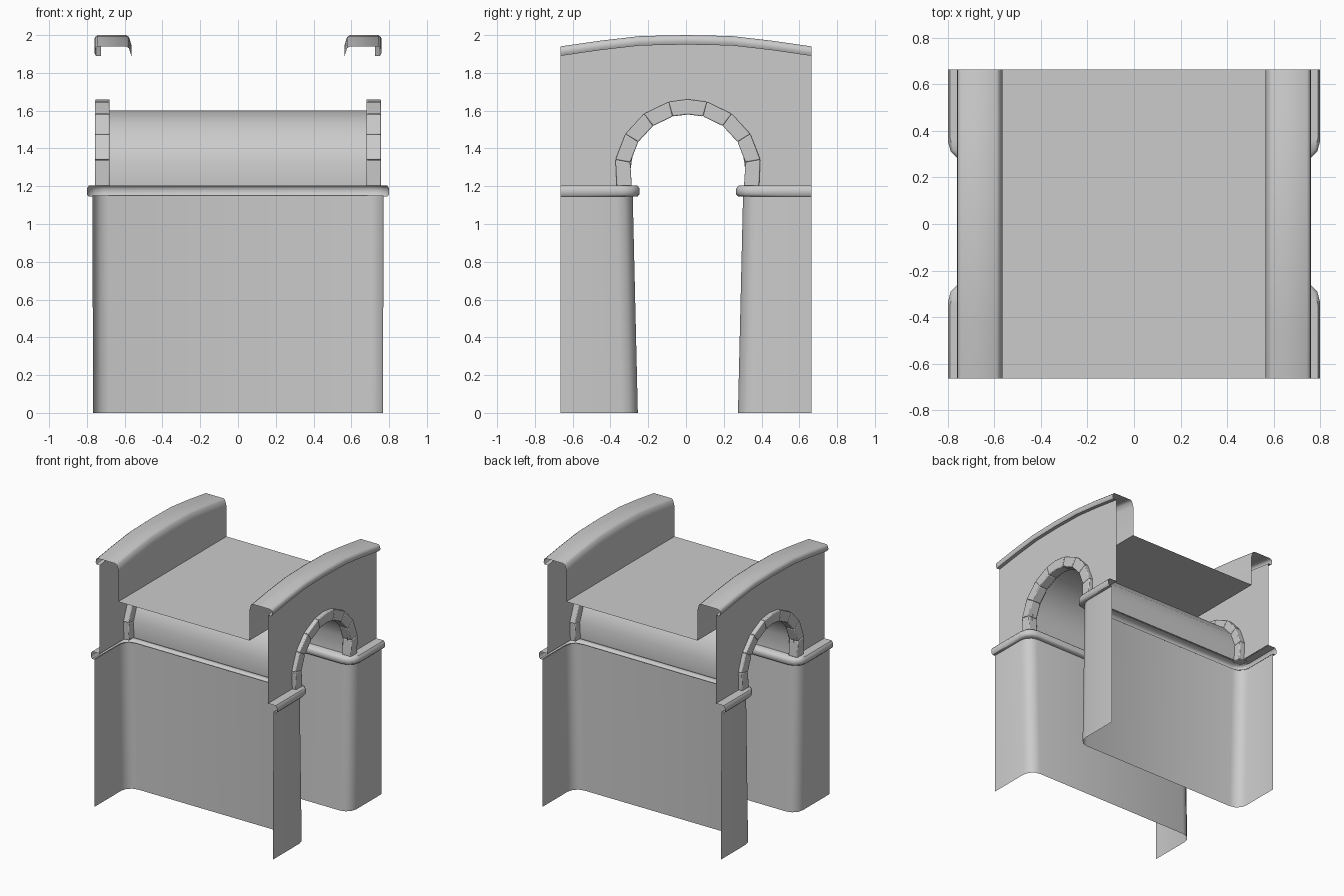
import bpy, bmesh
from math import sin, cos, pi, radians

if "Cube" in bpy.data.objects:
    bpy.data.objects.remove(bpy.data.objects["Cube"])

END = 0.665          # half length of the bridge along y
CY, CZ = 0.010, 1.27  # arch centre


def finish(name, bm, angle=40):
    bmesh.ops.recalc_face_normals(bm, faces=bm.faces[:])
    me = bpy.data.meshes.new(name)
    bm.to_mesh(me)
    bm.free()
    ob = bpy.data.objects.new(name, me)
    bpy.context.collection.objects.link(ob)
    bpy.context.view_layer.objects.active = ob
    ob.select_set(True)
    bpy.ops.object.shade_smooth_by_angle(angle=radians(angle))
    ob.select_set(False)
    return ob


def loft(name, rings, angle=40):
    """Open sheet through equally long rows of points."""
    bm = bmesh.new()
    rows = [[bm.verts.new(p) for p in r] for r in rings]
    for a, b in zip(rows, rows[1:]):
        for i in range(len(a) - 1):
            bm.faces.new((a[i], a[i + 1], b[i + 1], b[i]))
    return finish(name, bm, angle)


def plan(s, xw, w, r, z):
    """U-shaped plan line of an abutment with rounded corners."""
    yi = CY + s * w
    half = [(xw, s * END)]
    for k in range(4):
        a = k * pi / 6
        half.append((xw - r + r * cos(a), yi + s * (r - r * sin(a))))
    return [(x, y, z) for x, y in half] + [(-x, y, z) for x, y in reversed(half)]


def arch(r):
    """Arch line in (y, z), with straight feet."""
    angs = [10.5, 32, 53.5, 75, 90, 105, 126.5, 148, 169.5]
    pts = [(CY + r * cos(radians(a)), CZ + r * sin(radians(a))) for a in angs]
    foot = r - 0.013
    return [(CY + foot, 1.2)] + pts + [(CY - foot, 1.2)]


# Abutments and their rounded string courses
for s, side in ((-1, "front"), (1, "back")):
    loft(side + "_abutment", [plan(s, 0.768, 0.265, 0.085, 0),
                              plan(s, 0.77, 0.292, 0.085, 1.15)], 50)
    loft(side + "_cornice", [plan(s, x, w, r, z) for x, w, r, z in (
        (0.768, 0.292, 0.085, 1.145), (0.79, 0.267, 0.09, 1.145),
        (0.80, 0.256, 0.09, 1.157), (0.80, 0.256, 0.09, 1.188),
        (0.79, 0.267, 0.09, 1.203), (0.72, 0.325, 0.02, 1.203))], 50)

# Barrel vault through the bridge
line = arch(0.33)
loft("vault", [[(x, y, z) for y, z in line] for x in (-0.72, 0.72)])

# Road deck
loft("road", [[(x, y, 1.65) for x in (-0.565, 0.565)] for y in (-END, END)])

# Gently arched crest line shared by walls and parapets
crest = [(-END, 1.94), (-0.45, 1.971), (-0.24, 1.995), (0, 2.0),
         (0.24, 1.995), (0.45, 1.971), (END, 1.94)]
coping = [(0.725, -0.05), (0.752, -0.05), (0.76, -0.035), (0.758, -0.012),
          (0.743, 0), (0.592, 0), (0.577, -0.01), (0.565, -0.05)]

for s, side in ((-1, "left"), (1, "right")):
    # Spandrel wall with the arch opening
    bm = bmesh.new()
    outline = [(END, 1.2)] + line + [(-END, 1.2)] + [(y, z - 0.05) for y, z in crest]
    f = bm.faces.new([bm.verts.new((s * 0.725, y, z)) for y, z in outline])
    bmesh.ops.triangulate(bm, faces=[f], ngon_method='EAR_CLIP')
    finish(side + "_wall", bm)

    # Parapet coping and inner face down to the road
    loft(side + "_parapet",
         [[(s * x, y, t + d) for x, d in coping] + [(s * 0.565, y, 1.65)]
          for y, t in crest], 50)

    # Ring of arch stones; the keystone has two facets
    inner, outer = arch(0.31), arch(0.39)
    for n, ids in enumerate([(0, 1), (1, 2), (2, 3), (3, 4), (4, 5, 6),
                             (6, 7), (7, 8), (8, 9), (9, 10)]):
        bm = bmesh.new()
        loop = [outer[i] for i in ids] + [inner[i] for i in reversed(ids)]
        a, b = ([bm.verts.new((s * x, y, z)) for y, z in loop] for x in (0.68, 0.757))
        bm.faces.new(a)
        bm.faces.new(b)
        for i in range(len(loop)):
            j = (i + 1) % len(loop)
            bm.faces.new((a[i], a[j], b[j], b[i]))
        ob = finish(f"{side}_arch_stone_{n + 1}", bm)
        bev = ob.modifiers.new("soft_edges", 'BEVEL')
        bev.width, bev.segments = 0.006, 2
        bev.limit_method = 'ANGLE'
